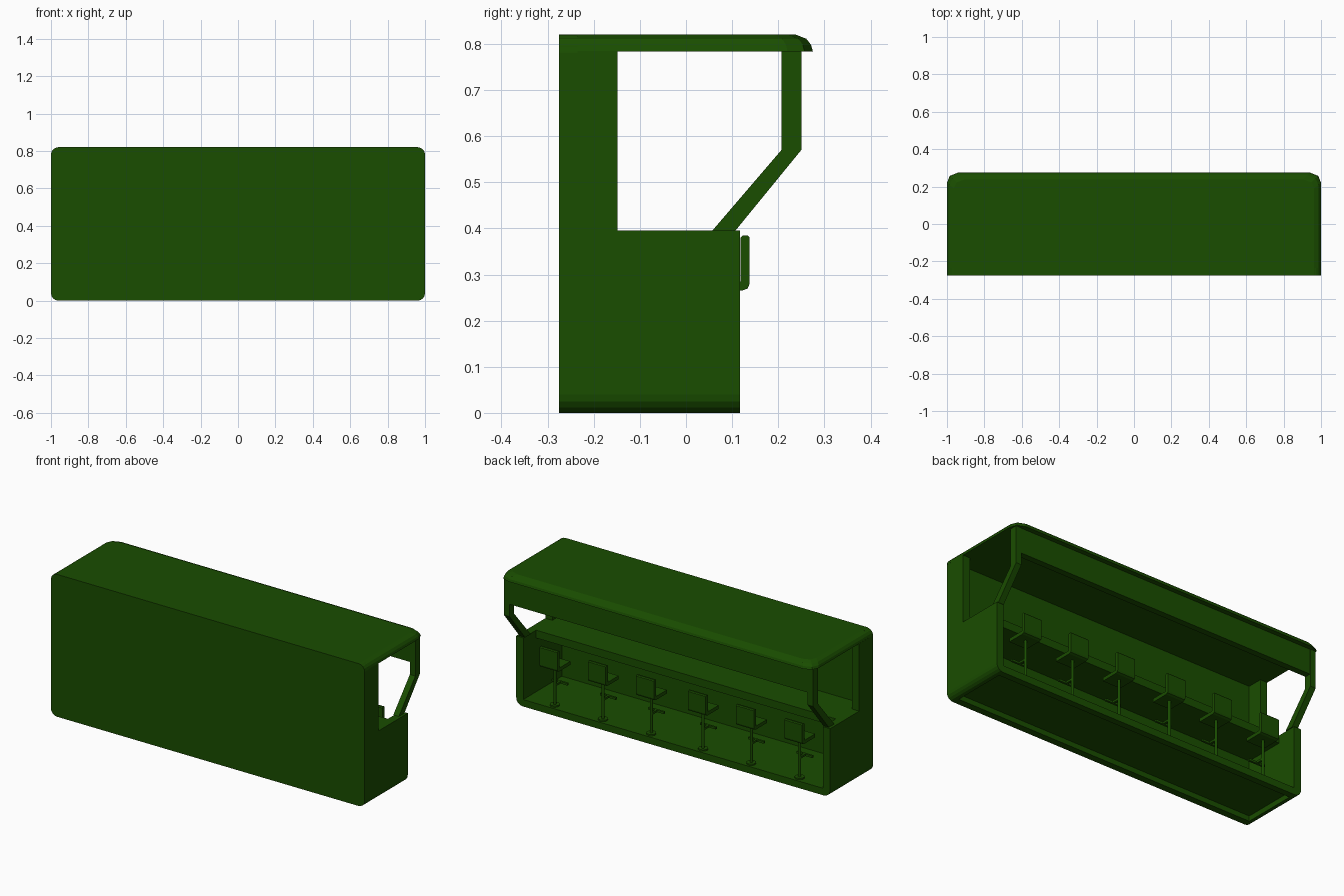
import bpy, bmesh, math
from mathutils import Vector

if "Cube" in bpy.data.objects:
    bpy.data.objects.remove(bpy.data.objects["Cube"])

green = bpy.data.materials.new("dark_green")
green.diffuse_color = (0.010, 0.075, 0.0, 1)
green.use_nodes = True
green.node_tree.nodes["Principled BSDF"].inputs["Base Color"].default_value = green.diffuse_color


def finish(name, bm):
    bmesh.ops.recalc_face_normals(bm, faces=bm.faces)
    me = bpy.data.meshes.new(name)
    bm.to_mesh(me)
    bm.free()
    ob = bpy.data.objects.new(name, me)
    me.materials.append(green)
    bpy.context.collection.objects.link(ob)
    return ob


def box(name, x, y, z):
    bm = bmesh.new()
    bmesh.ops.create_cube(bm, size=1)
    for v in bm.verts:
        v.co = Vector([a[0] + (c + 0.5) * (a[1] - a[0]) for c, a in zip(v.co, (x, y, z))])
    return finish(name, bm)


def prism(name, pts, axis, a, b):
    """Extrude a 2D outline along x (pts are y,z) or y (pts are x,z)."""
    bm = bmesh.new()
    make = (lambda p: (a, p[0], p[1])) if axis == 'x' else (lambda p: (p[0], a, p[1]))
    f = bm.faces.new([bm.verts.new(make(p)) for p in pts])
    ext = bmesh.ops.extrude_face_region(bm, geom=[f])
    d = Vector((b - a, 0, 0)) if axis == 'x' else Vector((0, b - a, 0))
    bmesh.ops.translate(bm, vec=d, verts=[v for v in ext['geom'] if isinstance(v, bmesh.types.BMVert)])
    return finish(name, bm)


def arc(cx, cz, r, a0, a1, n=4):
    return [(cx + r * math.cos(math.radians(a0 + (a1 - a0) * i / n)),
             cz + r * math.sin(math.radians(a0 + (a1 - a0) * i / n))) for i in range(n + 1)]


def cyl(name, x, y, z0, z1, r, n=12):
    bm = bmesh.new()
    bmesh.ops.create_cone(bm, cap_ends=True, segments=n, radius1=r, radius2=r, depth=z1 - z0)
    bmesh.ops.translate(bm, vec=(x, y, (z0 + z1) / 2), verts=bm.verts)
    return finish(name, bm)


# Front wall with rounded corners
R = 0.04
outline = (arc(-1 + R, R, R, 180, 270) + arc(1 - R, R, R, 270, 360)
           + arc(1 - R, 0.82 - R, R, 0, 90) + arc(-1 + R, 0.82 - R, R, 90, 180))
prism("front_wall", outline, 'y', -0.275, -0.235)

# Floor and low side walls as one U-shaped shell, hollowed underneath
shell = ([(-1, 0.395)] + arc(-1 + R, R, R, 180, 270) + arc(1 - R, R, R, 270, 360)
         + [(1, 0.395), (0.955, 0.395), (0.955, 0.04), (-0.955, 0.04), (-0.955, 0.395)])
floor = prism("floor_and_sides", shell, 'y', -0.235, 0.117)
cutter = box("underside_cutter", (-0.955, 0.955), (-0.24, 0.08), (-0.05, 0.03))
cutter.hide_render = True
cutter.hide_viewport = True
mod = floor.modifiers.new("underside_recess", 'BOOLEAN')
mod.operation = 'DIFFERENCE'
mod.object = cutter

# Roof with rounded back and end edges, back corners cut off in plan
bm = bmesh.new()
plan = [(-1, -0.275), (1, -0.275), (1, 0.22), (0.985, 0.257), (0.94, 0.275),
        (-0.94, 0.275), (-0.985, 0.257), (-1, 0.22)]
rings = []
for inset, z in ((0, 0.784), (0.004, 0.798), (0.014, 0.811), (0.037, 0.82)):
    rings.append([bm.verts.new((x * (1 - inset), y if y < 0 else y - inset * y / 0.275, z)) for x, y in plan])
for lo, hi in zip(rings, rings[1:]):
    for i in range(len(plan)):
        j = (i + 1) % len(plan)
        bm.faces.new((lo[i], lo[j], hi[j], hi[i]))
bm.faces.new(rings[0])
bm.faces.new(rings[-1])
finish("roof", bm)

# Header panel and counter
box("header_panel", (-0.96, 0.96), (0.212, 0.248), (0.64, 0.785))
box("counter_top", (-0.955, 0.955), (-0.235, 0.0), (0.35, 0.395))

# Pillars and bent struts at both ends
strut = [(0.207, 0.785), (0.25, 0.785), (0.25, 0.57), (0.107, 0.395), (0.057, 0.395), (0.207, 0.57)]
for s, side in ((-1, "left"), (1, "right")):
    box(side + "_pillar", sorted((s, s * 0.955)), (-0.235, -0.148), (0.395, 0.785))
    prism(side + "_strut", strut, 'x', s * 0.985, s * 0.95)

# Six stools facing the counter
for i, x in enumerate((-0.78, -0.472, -0.165, 0.165, 0.472, 0.78)):
    n = f"stool_{i + 1}_"
    cyl(n + "base", x, 0.08, 0.04, 0.048, 0.026, 16)
    cyl(n + "post", x, 0.08, 0.04, 0.265, 0.008)
    seat = [(0.02, 0.265), (0.122, 0.265), (0.134, 0.270), (0.138, 0.28), (0.138, 0.38), (0.133, 0.385),
            (0.123, 0.385), (0.118, 0.38), (0.118, 0.285), (0.02, 0.285)]
    prism(n + "seat", seat, 'x', x - 0.057, x + 0.057)
    box(n + "footrest_arm", (x - 0.006, x + 0.006), (0.035, 0.08), (0.15, 0.162))
    box(n + "footrest", (x - 0.05, x + 0.05), (0.025, 0.037), (0.15, 0.162))
